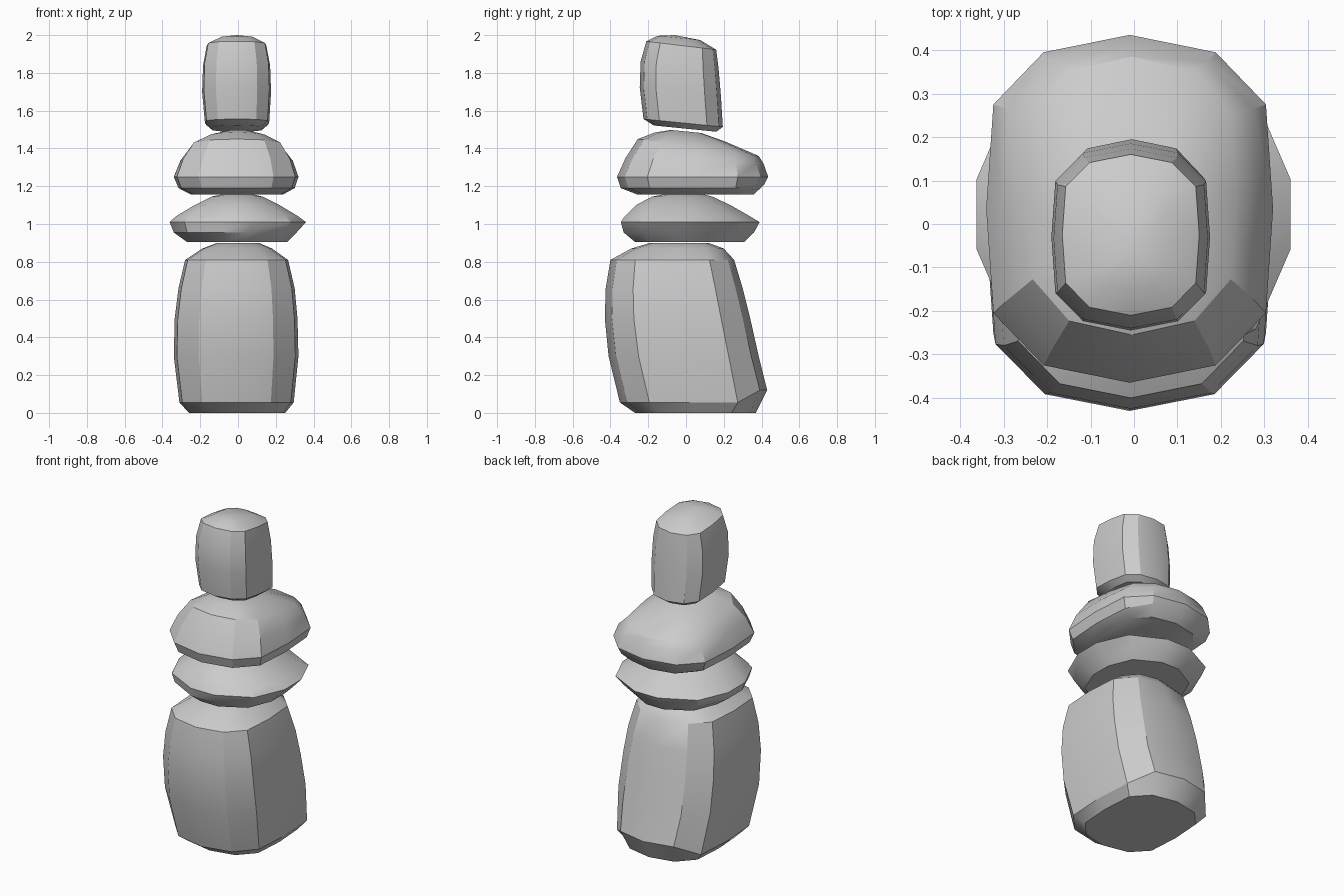
import bpy, bmesh, math

if "Cube" in bpy.data.objects:
    bpy.data.objects.remove(bpy.data.objects["Cube"])

def mirror_section(quarter):
    """Full closed cross-section from one quarter (+x, +y side, starting near +x)."""
    pts = list(quarter)
    for p in reversed(quarter):
        pts.append((-p[0], p[1]))
    pts += [(-x, -y) for x, y in pts]
    out = []
    for p in pts:
        if not any(math.dist(p, q) < 1e-4 for q in out):
            out.append(p)
    return sorted(out, key=lambda p: math.atan2(p[1], p[0]))

PEAKED = mirror_section([(1, 0), (.95, .6), (.6, .9), (0, 1)])
FLATTED = mirror_section([(1, .22), (.78, .72), (.22, 1)])

def stone(name, section, rings, apex=None):
    """Loft rings of (z, x_min, x_max, y_front, y_back, tilt, back_raise)."""
    bm = bmesh.new()
    loops = []
    for z, x0, x1, y0, y1, tilt, lift in rings:
        cx, cy, rx, ry = (x0 + x1) / 2, (y0 + y1) / 2, (x1 - x0) / 2, (y1 - y0) / 2
        loops.append([bm.verts.new((cx + u * rx, cy + v * ry,
                                    z + tilt * v * ry + (lift if v > .8 else 0)))
                      for u, v in section])
    n = len(section)
    for a, b in zip(loops, loops[1:]):
        for i in range(n):
            j = (i + 1) % n
            bm.faces.new((a[i], a[j], b[j], b[i]))
    bm.faces.new(loops[0][::-1])
    if apex:
        tip = bm.verts.new(apex)
        for i in range(n):
            bm.faces.new((loops[-1][i], loops[-1][(i + 1) % n], tip))
    else:
        bm.faces.new(loops[-1])
    bmesh.ops.recalc_face_normals(bm, faces=bm.faces)
    me = bpy.data.meshes.new(name)
    bm.to_mesh(me)
    bm.free()
    ob = bpy.data.objects.new(name, me)
    bpy.context.collection.objects.link(ob)
    bpy.context.view_layer.objects.active = ob
    ob.select_set(True)
    bpy.ops.object.shade_smooth_by_angle(angle=math.radians(30))
    ob.select_set(False)

# tall leaning base boulder
stone("base_stone", PEAKED, [
    (0, -.26, .25, -.27, .37, 0, 0),
    (.055, -.31, .295, -.35, .43, 0, .065),
    (.30, -.34, .32, -.41, .385, 0, 0),
    (.50, -.335, .315, -.43, .34, 0, 0),
    (.66, -.315, .30, -.425, .30, 0, 0),
    (.81, -.28, .265, -.40, .255, 0, 0),
    (.87, -.19, .18, -.29, .20, 0, 0),
    (.90, -.11, .11, -.19, .12, 0, 0)])

# thin disc-like stone
stone("flat_stone", FLATTED, [
    (.905, -.27, .26, -.27, .31, 0, 0),
    (.955, -.34, .31, -.33, .36, 0, 0),
    (1.01, -.362, .36, -.345, .39, 0, 0),
    (1.04, -.33, .32, -.325, .34, 0, 0),
    (1.10, -.23, .22, -.265, .235, 0, 0),
    (1.145, -.14, .13, -.18, .14, 0, 0),
    (1.16, -.07, .07, -.10, .08, 0, 0)])

# thick slab with a sloping top
stone("slab_stone", PEAKED, [
    (1.157, -.25, .24, -.26, .36, 0, 0),
    (1.19, -.315, .30, -.345, .415, 0, .02),
    (1.25, -.34, .32, -.365, .435, 0, 0),
    (1.335, -.305, .29, -.32, .41, -.04, 0),
    (1.405, -.245, .235, -.255, .385, -.14, 0),
    (1.46, -.15, .145, -.165, .21, -.13, 0),
    (1.49, -.06, .06, -.08, .08, -.1, 0)])

# upright tilted capstone
stone("cap_stone", PEAKED, [
    (1.505, -.14, .13, -.17, .16, -.1, 0),
    (1.535, -.175, .165, -.225, .195, -.1, 0),
    (1.70, -.19, .175, -.245, .185, -.11, 0),
    (1.84, -.185, .17, -.24, .173, -.11, 0),
    (1.945, -.165, .15, -.21, .16, -.12, 0),
    (1.985, -.09, .08, -.15, .075, -.1, 0)], apex=(-.005, -.06, 2.0))
